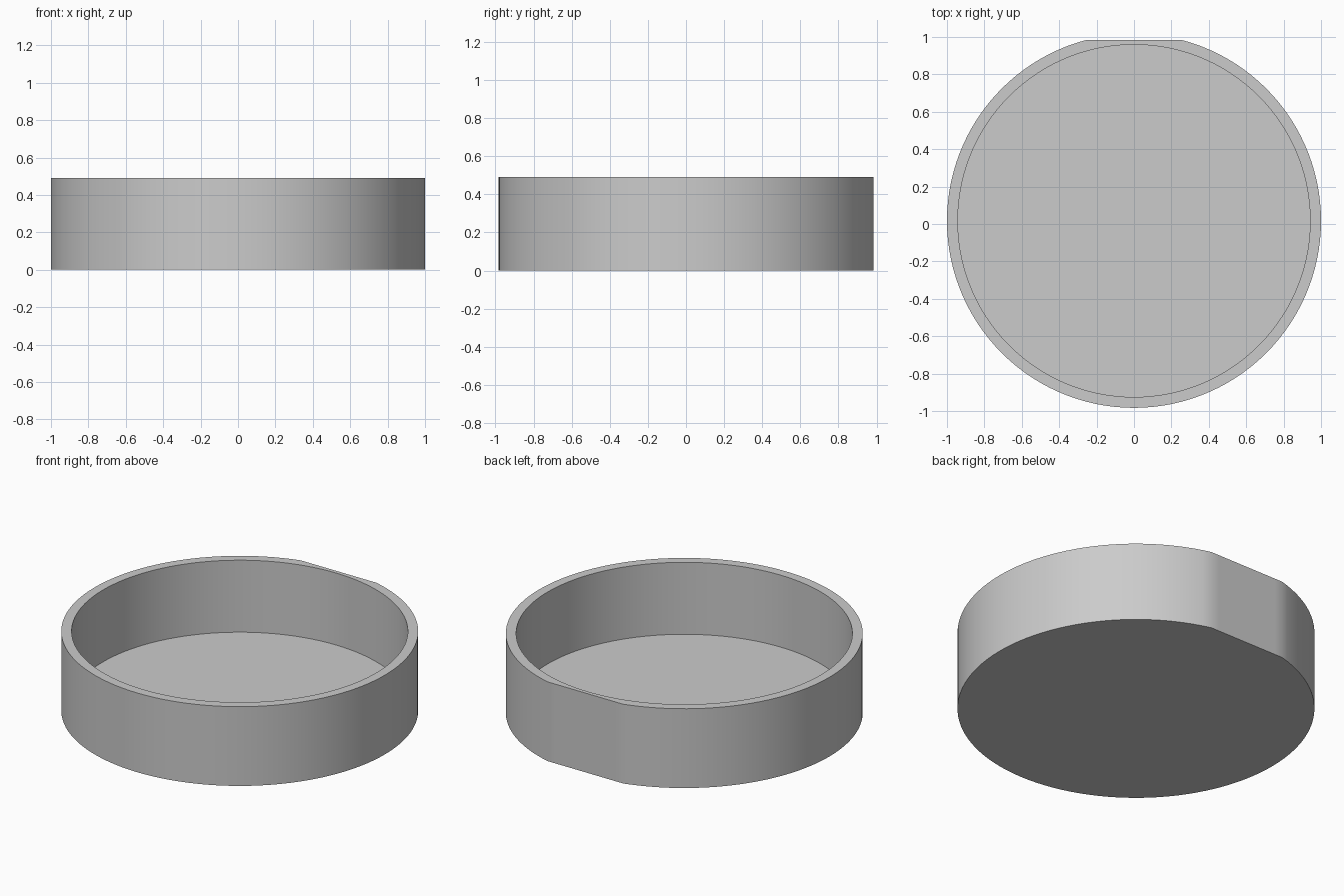
import bpy
import bmesh
from math import sin, cos, radians

cube = bpy.data.objects.get("Cube")
if cube:
    bpy.data.objects.remove(cube, do_unlink=True)

SEGMENTS = 120
HEIGHT = 0.49
FLOOR = 0.045
INNER = 0.942
FLAT = cos(radians(15))       # distance from the axis to the flat at the back
SHIFT = (1 - FLAT) / 2        # centres the trimmed outline on y = 0

grey = bpy.data.materials.new("plain grey")
grey.use_nodes = True
colour = (0.6, 0.6, 0.6, 1)
grey.diffuse_color = colour
grey.node_tree.nodes["Principled BSDF"].inputs["Base Color"].default_value = colour


def outer_radius(a):
    """Unit circle trimmed by a straight chord at the back."""
    return min(1, FLAT / sin(a)) if sin(a) > 0.5 else 1


def ring(bm, radius, z):
    angles = [radians(360 * i / SEGMENTS) for i in range(SEGMENTS)]
    return [bm.verts.new((radius(a) * cos(a), radius(a) * sin(a) + SHIFT, z))
            for a in angles]


def inner_radius(a):
    return INNER


# Round tray: base, outer wall, rim, inner wall and floor
bm = bmesh.new()
rings = [ring(bm, outer_radius, 0), ring(bm, outer_radius, HEIGHT),
         ring(bm, inner_radius, HEIGHT), ring(bm, inner_radius, FLOOR)]
for low, high in zip(rings, rings[1:]):
    for i in range(SEGMENTS):
        j = (i + 1) % SEGMENTS
        bm.faces.new((low[i], low[j], high[j], high[i]))
bm.faces.new(rings[0][::-1])
bm.faces.new(rings[-1])
bmesh.ops.recalc_face_normals(bm, faces=bm.faces)

mesh = bpy.data.meshes.new("round_tray")
bm.to_mesh(mesh)
bm.free()
mesh.materials.append(grey)
tray = bpy.data.objects.new("round_tray", mesh)
bpy.context.collection.objects.link(tray)

# Smooth walls with crisp rims
bpy.ops.object.select_all(action="DESELECT")
tray.select_set(True)
bpy.context.view_layer.objects.active = tray
bpy.ops.object.shade_smooth_by_angle(angle=radians(30))
